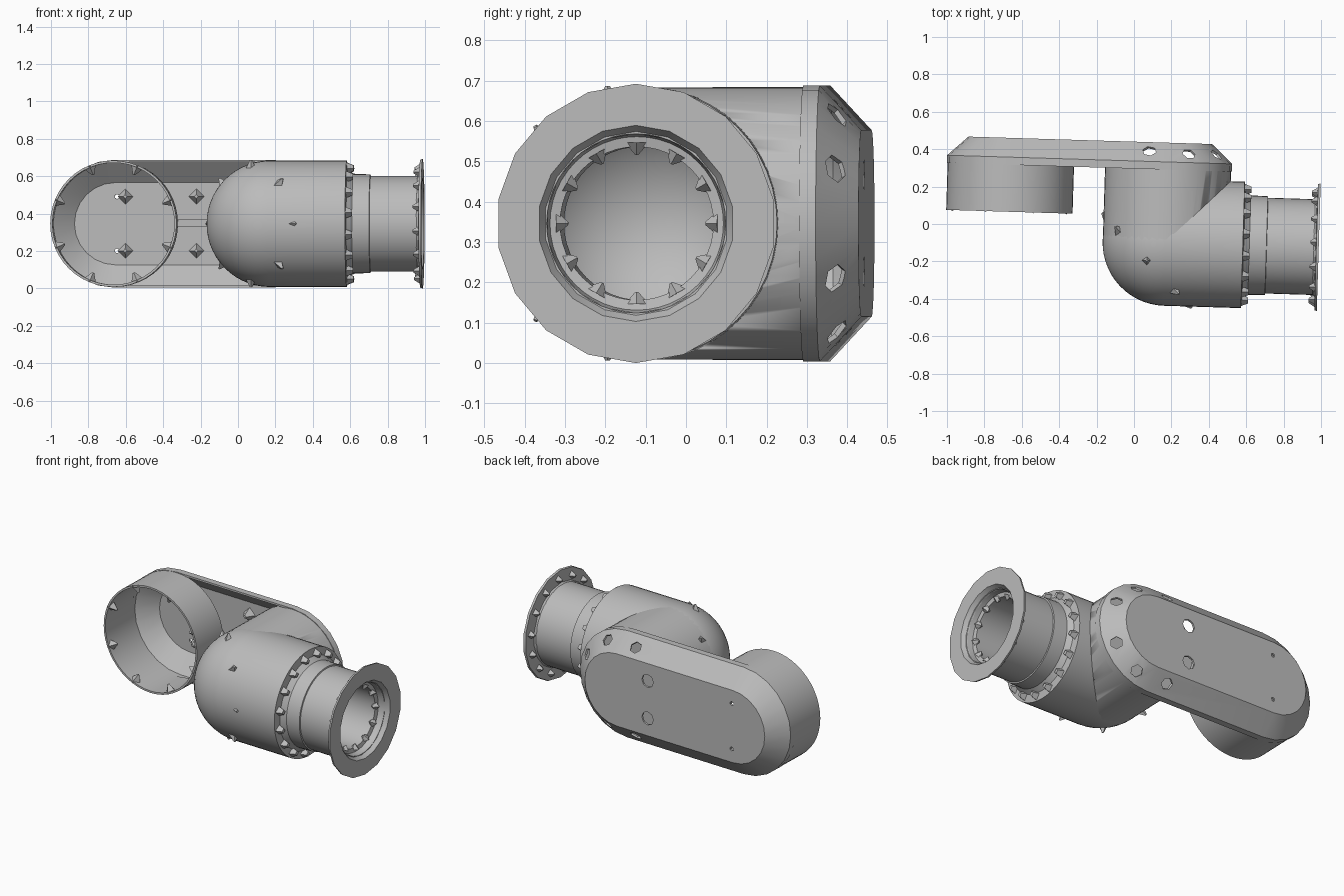
import bpy, bmesh, math
from mathutils import Matrix, Vector

cube = bpy.data.objects.get("Cube")
if cube:
    bpy.data.objects.remove(cube, do_unlink=True)

ZC = 0.346                    # height of all joint axes
YB = -0.094                   # y of the barrel axis
XE, XW = 0.173, -0.668        # x of the elbow and wrist axes
TILT = Matrix.Rotation(math.radians(-1.75), 4, 'Z')

grey = bpy.data.materials.new("plain_grey")
grey.use_nodes = True
grey.diffuse_color = (0.5, 0.5, 0.5, 1)
grey.node_tree.nodes["Principled BSDF"].inputs["Base Color"].default_value = (0.5, 0.5, 0.5, 1)


def finish(name, bm, angle=30, smooth=True):
    bmesh.ops.recalc_face_normals(bm, faces=bm.faces)
    bm.transform(TILT)
    mesh = bpy.data.meshes.new(name)
    bm.to_mesh(mesh)
    bm.free()
    mesh.materials.append(grey)
    ob = bpy.data.objects.new(name, mesh)
    bpy.context.collection.objects.link(ob)
    bpy.ops.object.select_all(action='DESELECT')
    bpy.context.view_layer.objects.active = ob
    ob.select_set(True)
    if smooth:
        bpy.ops.object.shade_smooth_by_angle(angle=math.radians(angle))
    return ob


def lathe(name, profile, origin, axis='X', segs=48, closed=False, angle=30):
    """Spin (position along axis, radius) points around an axis."""
    bm = bmesh.new()
    vs = [bm.verts.new((a, 0, r)) for a, r in profile]
    pairs = list(zip(vs, vs[1:])) + ([(vs[-1], vs[0])] if closed else [])
    es = [bm.edges.new(p) for p in pairs]
    bmesh.ops.spin(bm, geom=vs + es, cent=(0, 0, 0), axis=(1, 0, 0),
                   angle=math.tau, steps=segs)
    bmesh.ops.remove_doubles(bm, verts=bm.verts, dist=1e-4)
    if axis == 'Y':
        bm.transform(Matrix.Rotation(math.pi / 2, 4, 'Z'))
    bm.transform(Matrix.Translation(origin))
    return finish(name, bm, angle)


def dome(r, steps=14):
    """Quarter arc from the pole to the equator."""
    return [(-r * math.cos(t), r * math.sin(t))
            for t in (math.pi / 2 * i / steps for i in range(steps + 1))]


def pegs(name, items, r1, r2, length, segs=4):
    """Pegs or studs, each given as (centre, direction)."""
    bm = bmesh.new()
    for p, d in items:
        m = Matrix.Translation(p) @ Vector(d).to_track_quat('Z', 'Y').to_matrix().to_4x4()
        bmesh.ops.create_cone(bm, cap_ends=True, segments=segs, radius1=r1,
                              radius2=r2, depth=length, matrix=m)
    return finish(name, bm, smooth=False)


def cut(ob, cutter):
    cutter.hide_render = True
    mod = ob.modifiers.new("cut", 'BOOLEAN')
    mod.operation = 'DIFFERENCE'
    mod.solver = 'EXACT'
    mod.object = cutter
    bpy.ops.object.select_all(action='DESELECT')
    bpy.context.view_layer.objects.active = ob
    ob.select_set(True)
    bpy.ops.object.modifier_apply(modifier=mod.name)
    bpy.data.objects.remove(cutter, do_unlink=True)


def around(n, phase=0.0):
    for i in range(n):
        t = math.tau * (i + phase) / n
        yield math.cos(t), math.sin(t)


# Hollow barrel with domed end and neck, positions measured from the elbow axis
R = 0.338
N = 0.585 - XE
barrel = dome(R) + [(N, R), (N + 0.005, 0.29), (N + 0.035, 0.266),
                    (N + 0.126, 0.264), (N + 0.128, 0.256), (N + 0.38, 0.256),
                    (N + 0.38, 0.222), (N + 0.34, 0.215), (N + 0.335, 0.19),
                    (N + 0.01, 0.19), (N - 0.015, 0.31)] + dome(0.31)[::-1]
lathe("elbow_barrel", barrel, (XE, YB, ZC))

# Upright elbow housing, hollowed where the barrel passes through
housing = lathe("elbow_housing", [(YB, 0), (YB, R - 0.001), (0.325, R - 0.001), (0.325, 0)],
                (XE, 0, ZC), 'Y')
cavity = lathe("cavity_cutter", dome(0.318) + [(N - 0.01, 0.318), (N - 0.01, 0)], (XE, YB, ZC))
cut(housing, cavity)

# End flange, coarse sided
lathe("end_flange", [(0.955, 0.25), (0.974, 0.265), (0.978, 0.343), (0.991, 0.346),
                     (0.991, 0.243), (0.955, 0.222)],
      (0, YB, ZC), segs=18, closed=True)

# Wrist ring, open at the front
lathe("wrist_ring", [(0.045, 0.338), (0.3, 0.338), (0.3, 0.326), (0.045, 0.326)],
      (XW, 0, ZC), 'Y', closed=True)

# Hollow link tray: a stadium outline swept through outer and inner levels
bm = bmesh.new()


def stadium(r, y, steps=12):
    ring = []
    for cx, start in ((XE, -math.pi / 2), (XW, math.pi / 2)):
        for i in range(steps + 1):
            t = start + math.pi * i / steps
            ring.append(bm.verts.new((cx + r * math.cos(t), y, ZC + r * math.sin(t))))
    return ring


levels = [stadium(*p) for p in ((0.22, 0.428), (0.33, 0.335), (0.33, 0.296),
                                (0.342, 0.296), (0.342, 0.337), (0.231, 0.44))]
for a, b in zip(levels, levels[1:]):
    for i in range(len(a)):
        j = (i + 1) % len(a)
        bm.faces.new((a[i], a[j], b[j], b[i]))
bm.faces.new(levels[0])
bm.faces.new(levels[-1])
tray = finish("link_tray", bm, 20)

# Screw holes: around the elbow end bevel, and through the back face
bevel_holes = []
for deg in (28, 68, 110):
    for s in (-1, 1):
        t = math.radians(deg * s)
        out = Vector((math.cos(t), 0.9, math.sin(t)))
        bevel_holes.append(((XE + 0.29 * math.cos(t), 0.383, ZC + 0.29 * math.sin(t)), out))
cut(tray, pegs("bevel_hole_cutter", bevel_holes, 0.036, 0.036, 0.07, 6))
cut(tray, pegs("back_hole_cutter", [((-0.05, 0.434, ZC + s * 0.12), (0, 1, 0)) for s in (-1, 1)],
           0.042, 0.042, 0.06, 8))
cut(tray, pegs("pin_hole_cutter", [((-0.66, 0.434, ZC + s * 0.145), (0, 1, 0)) for s in (-1, 1)],
           0.013, 0.013, 0.06, 6))

# Studs on the tray floor
pegs("floor_studs", [((x, 0.405, ZC + s * 0.145), (0, -1, 0))
                     for x in (-0.615, -0.235) for s in (-1, 1)], 0.042, 0.01, 0.05)

# Middle rib between ring and elbow
bm = bmesh.new()
bmesh.ops.create_cube(bm, size=1, matrix=Matrix.Translation((-0.25, 0.37, ZC + 0.004))
                      @ Matrix.Diagonal((0.19, 0.12, 0.036, 1)))
finish("middle_rib", bm, smooth=False)

# Bolts on the barrel shoulder, behind the flange and in the bore
pegs("shoulder_bolts", [((0.6, YB + 0.302 * c, ZC + 0.302 * s), (1, 0, 0))
                        for c, s in around(16, 0.5)], 0.034, 0.016, 0.045)
pegs("flange_bolts", [((0.966, YB + 0.295 * c, ZC + 0.295 * s), (-1, 0, 0))
                      for c, s in around(14, 0.3)], 0.032, 0.008, 0.04)
pegs("bore_teeth", [((0.915, YB + 0.185 * c, ZC + 0.185 * s), (0, -c, -s))
                    for c, s in around(12)], 0.03, 0.004, 0.03)

# Clips inside the wrist ring mouth
pegs("ring_clips", [((XW + 0.308 * c, 0.075, ZC + 0.308 * s), (-c, 0, -s))
                    for c, s in around(8, 0.5)], 0.036, 0.006, 0.05)

# Studs along the slanted dome seam
k = math.sqrt(0.5)
pegs("dome_studs", [((0.075 + 0.325 * c * k, -0.192 - 0.325 * c * k, ZC + 0.315 * s),
                     (c * k, -c * k, s)) for c, s in around(8)], 0.03, 0.006, 0.05)
